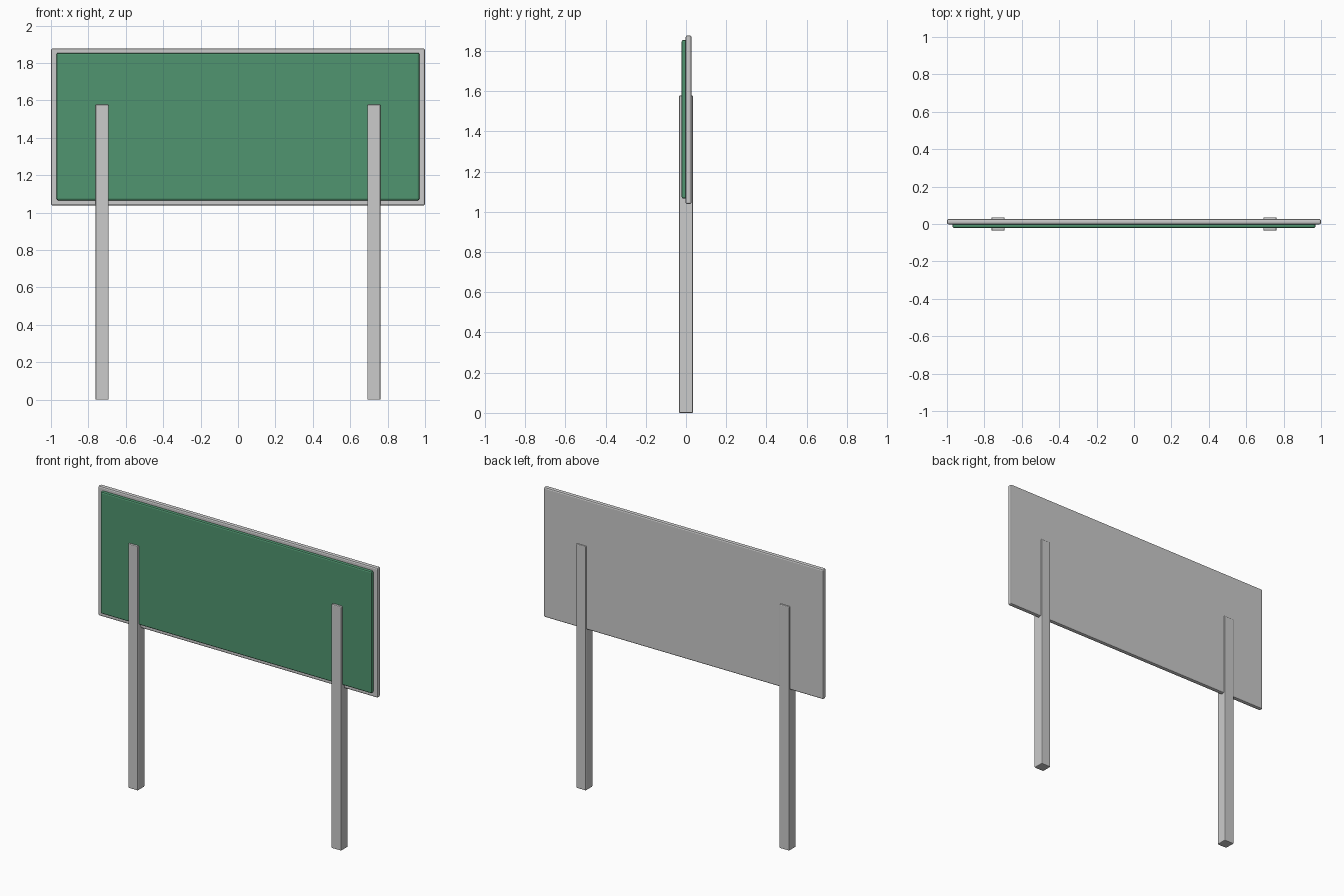
import bpy

if "Cube" in bpy.data.objects:
    bpy.data.objects.remove(bpy.data.objects["Cube"])


def box(name, x, y, z, bevel, material=None):
    """Bevelled box from (min, max) ranges on each axis."""
    bpy.ops.mesh.primitive_cube_add(
        size=1, location=[(a + b) / 2 for a, b in (x, y, z)])
    ob = bpy.context.object
    ob.name = name
    ob.scale = [b - a for a, b in (x, y, z)]
    bpy.ops.object.transform_apply(location=False, rotation=False, scale=True)
    mod = ob.modifiers.new("edge_bevel", "BEVEL")
    mod.width = bevel
    mod.segments = 2
    if material:
        ob.data.materials.append(material)
    return ob


green = bpy.data.materials.new("sign_green")
green.diffuse_color = (0.08, 0.30, 0.16, 1)
green.use_nodes = True
green.node_tree.nodes["Principled BSDF"].inputs["Base Color"].default_value = green.diffuse_color

# Grey backing board, its rim showing around the face
box("backing_board", (-1, 1), (-0.002, 0.027), (1.038, 1.878), 0.009)

# Green sign face
box("sign_face", (-0.97, 0.97), (-0.022, 0.004), (1.066, 1.855), 0.009, green)

# Two posts passing through the board
for side, cx in (("left", -0.727), ("right", 0.727)):
    box(side + "_post", (cx - 0.035, cx + 0.035), (-0.035, 0.035), (0, 1.578), 0.005)
